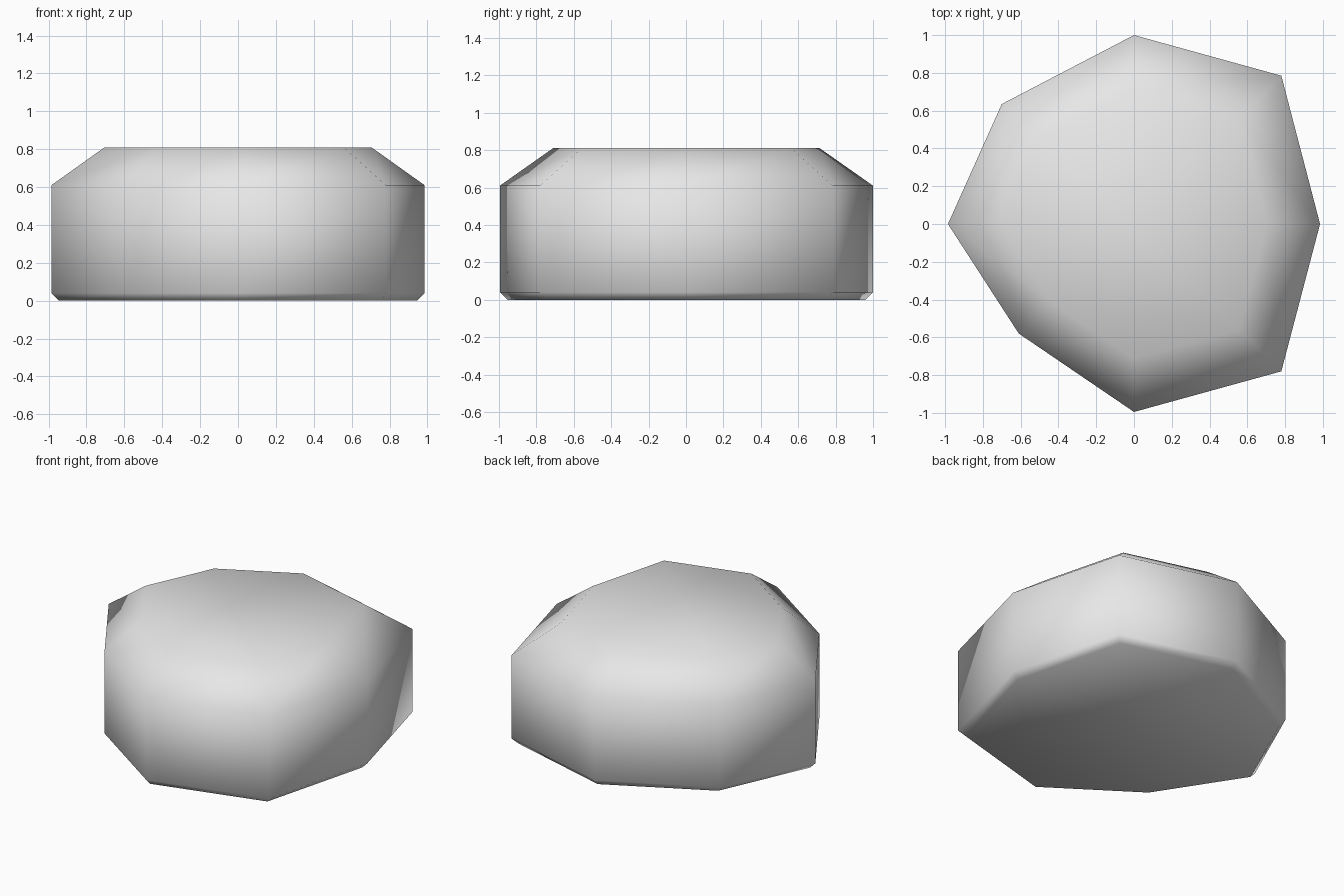
import bpy
import bmesh

cube = bpy.data.objects.get("Cube")
if cube:
    bpy.data.objects.remove(cube, do_unlink=True)

# Uneven eight-sided outline at the widest part, counter-clockwise from above
OUTLINE = [(0.985, 0), (0.78, 0.785), (0, 1), (-0.70, 0.635),
           (-0.985, 0), (-0.61, -0.58), (0, -0.995), (0.78, -0.78)]

# Height and outline scale: base, foot chamfer, shoulder, top
LEVELS = [(0, 0.96), (0.04, 1), (0.61, 1), (0.81, 0.715)]

stone = bpy.data.materials.new("stone_grey")
stone.use_nodes = True
grey = (0.8, 0.8, 0.8, 1)
stone.diffuse_color = grey
stone.node_tree.nodes["Principled BSDF"].inputs["Base Color"].default_value = grey

# Stack the rings, bridge them and cap both ends
bm = bmesh.new()
rings = [[bm.verts.new((x * s, y * s, z)) for x, y in OUTLINE] for z, s in LEVELS]
count = len(OUTLINE)
for low, high in zip(rings, rings[1:]):
    for i in range(count):
        j = (i + 1) % count
        bm.faces.new((low[i], low[j], high[j], high[i]))
bm.faces.new(rings[-1])
bm.faces.new(rings[0][::-1])
for face in bm.faces:
    face.smooth = True

mesh = bpy.data.meshes.new("rock")
bm.to_mesh(mesh)
bm.free()
mesh.materials.append(stone)
rock = bpy.data.objects.new("rock", mesh)
bpy.context.collection.objects.link(rock)
